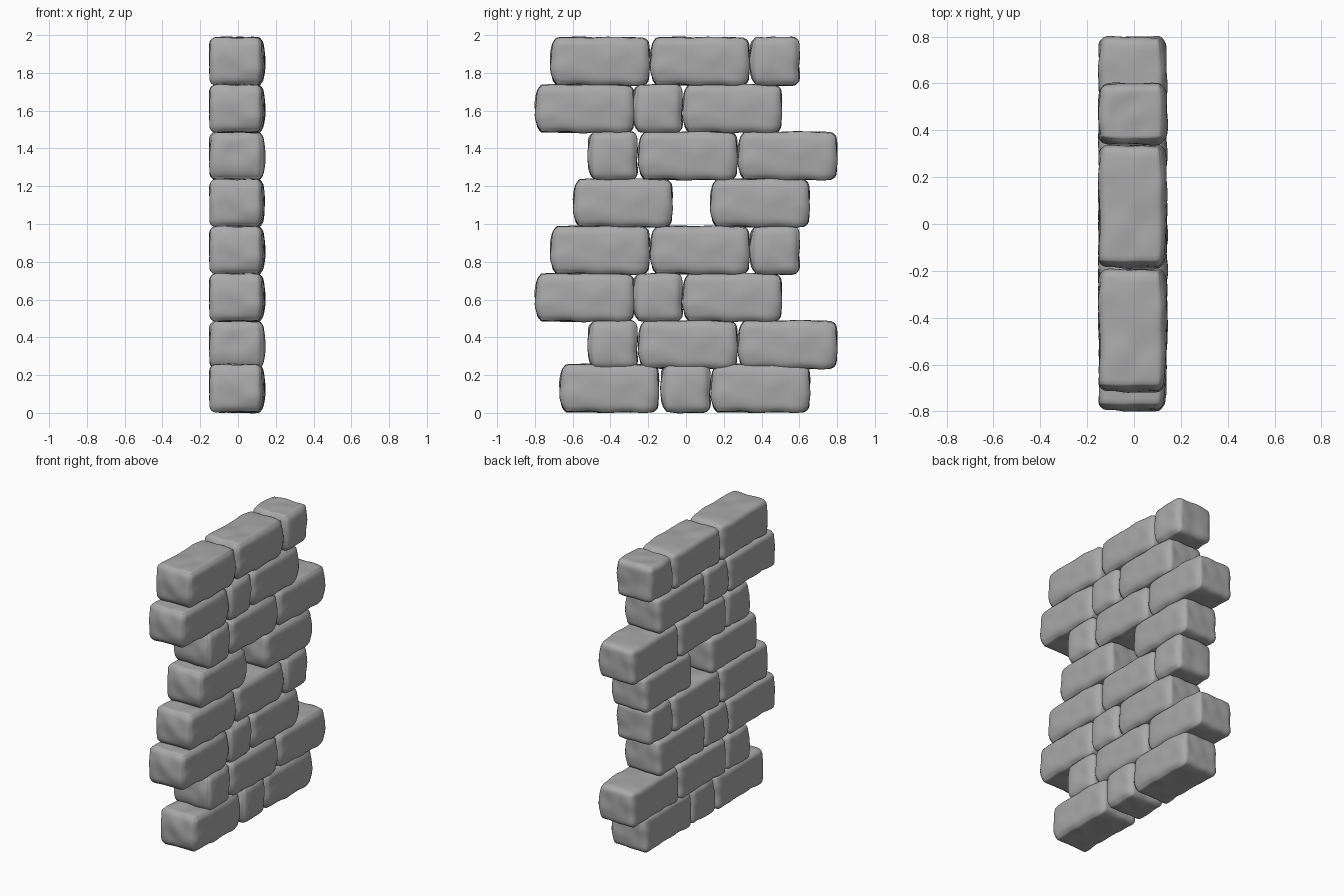
import bpy, bmesh, math
from mathutils import Vector, noise

if "Cube" in bpy.data.objects:
    bpy.data.objects.remove(bpy.data.objects["Cube"])

# dark grey stone
stone = bpy.data.materials.new("stone")
stone.diffuse_color = (0.4, 0.4, 0.4, 1)
stone.use_nodes = True
stone.node_tree.nodes["Principled BSDF"].inputs["Base Color"].default_value = stone.diffuse_color


def stone_mesh(name, length, seed):
    """Rounded, slightly lumpy block centred on its origin, long axis along y."""
    half = Vector((0.144, length / 2, 0.126))
    radius = 0.038
    core = half - Vector((radius,) * 3)
    bm = bmesh.new()
    bmesh.ops.create_cube(bm, size=2)
    bmesh.ops.subdivide_edges(bm, edges=bm.edges[:], cuts=17, use_grid_fill=True)
    for v in bm.verts:
        # concentrate the grid near the corners, then round them
        u = Vector([0.4 * c + 0.6 * math.sin(c * math.pi / 2) for c in v.co])
        p = Vector([u[i] * half[i] for i in range(3)])
        inner = Vector([max(-core[i], min(core[i], p[i])) for i in range(3)])
        n = (p - inner).normalized()
        p = inner + n * radius
        # bulging end and face
        p.y += max(0, -n.y) * 0.018 * (u.z ** 2 + 0.5 * u.x ** 2)
        p.x -= max(0, n.x) * 0.012 * (u.z ** 2 + u.y ** 4)
        # worn, chiselled surface
        p += n * 0.009 * noise.noise(p * 11 + Vector((seed, 0, 0)))
        v.co = p
    bmesh.ops.recalc_face_normals(bm, faces=bm.faces[:])
    for f in bm.faces:
        f.smooth = True
    me = bpy.data.meshes.new(name)
    bm.to_mesh(me)
    bm.free()
    me.materials.append(stone)
    return me


long_stone = stone_mesh("long_stone", 0.524, 3.3)
short_stone = stone_mesh("short_stone", 0.262, 7.1)

# stone centres along y: L = long, S = short
course_a = [("S", -0.39), ("L", 0.008), ("L", 0.536)]
course_b = [("L", -0.538), ("S", -0.152), ("L", 0.243)]
course_c = [("L", -0.457), ("L", 0.072), ("S", 0.468)]
base = [("L", -0.408), ("S", -0.004), ("L", 0.392)]
gap = [("L", -0.336), ("L", 0.39)]
courses = [base, course_a, course_b, course_c,
           gap, course_a, course_b, course_c]

# stack the courses
for row, course in enumerate(courses):
    z = 0.13 if row == 0 else 0.111 + row * 0.25
    for col, (kind, y) in enumerate(course):
        me = long_stone if kind == "L" else short_stone
        ob = bpy.data.objects.new(f"wall_stone_{row}_{col}", me)
        ob.location = (-0.004, y, z)
        bpy.context.collection.objects.link(ob)
